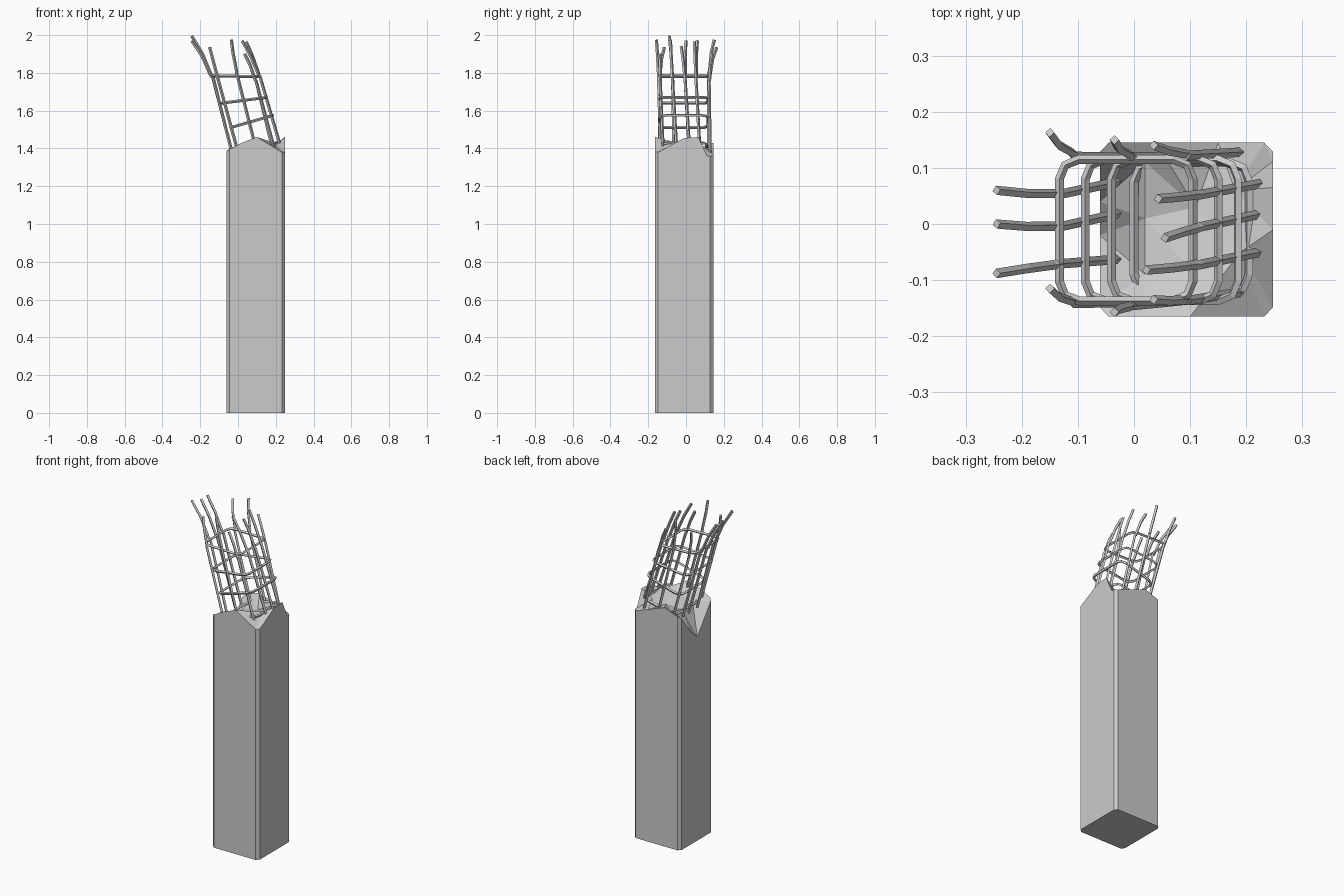
import bpy, bmesh
from mathutils import Vector
from mathutils.geometry import delaunay_2d_cdt

# --- Broken concrete column: chamfered prism with a jagged top ---
rim = [(-0.045, -0.165, 1.395), (0.02, -0.165, 1.43), (0.10, -0.165, 1.46),
       (0.232, -0.165, 1.38), (0.248, -0.148, 1.38), (0.248, -0.01, 1.455),
       (0.248, 0.065, 1.46), (0.248, 0.112, 1.36), (0.248, 0.128, 1.36),
       (0.232, 0.145, 1.36), (0.15, 0.145, 1.39), (0.04, 0.145, 1.43),
       (-0.045, 0.145, 1.40), (-0.061, 0.128, 1.385), (-0.061, 0.04, 1.27),
       (-0.061, -0.02, 1.22), (-0.061, -0.148, 1.385)]
inner = [(0.02, 0.11, 1.40), (0.02, -0.09, 1.385), (0.02, 0.01, 1.375),
         (0.11, 0.03, 1.39), (0.18, 0.06, 1.41), (0.19, -0.05, 1.43), (0.10, -0.08, 1.41)]

pts = rim + inner
n = len(rim)
co, _, tris, orig, _, _ = delaunay_2d_cdt([Vector(p[:2]) for p in pts], [],
                                          [list(range(n))], 1, 1e-5)
bm = bmesh.new()
top = [bm.verts.new(p) for p in pts]
low = [bm.verts.new((p[0], p[1], 0)) for p in rim]
for t in tris:
    bm.faces.new([top[orig[i][0]] for i in t])
for i in range(n):
    j = (i + 1) % n
    bm.faces.new((low[i], low[j], top[j], top[i]))
bm.faces.new(low[::-1])
bmesh.ops.recalc_face_normals(bm, faces=bm.faces)
me = bpy.data.meshes.new("concrete_column")
bm.to_mesh(me)
bm.free()
bpy.context.collection.objects.link(bpy.data.objects.new("concrete_column", me))


# --- Four-sided steel rod swept along a path ---
def rod(name, path, radius, closed=False):
    cu = bpy.data.curves.new(name, 'CURVE')
    cu.dimensions = '3D'
    cu.bevel_depth = radius
    cu.bevel_resolution = 0
    cu.use_fill_caps = True
    sp = cu.splines.new('POLY')
    sp.points.add(len(path) - 1)
    for p, c in zip(sp.points, path):
        p.co = (*c, 1)
    sp.use_cyclic_u = closed
    sp.use_smooth = False
    bpy.context.collection.objects.link(bpy.data.objects.new(name, cu))


# --- Leaning vertical bars: foot, bend and bent tip ---
bars = {
    "left_bar": [((-0.03, 0.075, 1.37), (-0.145, 0.05, 1.82), (-0.245, 0.06, 1.97)),
                 ((-0.03, 0.018, 1.37), (-0.145, -0.008, 1.82), (-0.245, 0.0, 1.97)),
                 ((-0.03, -0.063, 1.37), (-0.145, -0.072, 1.83), (-0.245, -0.088, 1.995))],
    "right_bar": [((0.225, 0.072, 1.41), (0.105, 0.05, 1.82), (0.043, 0.045, 1.965)),
                  ((0.225, 0.018, 1.41), (0.105, -0.008, 1.82), (0.055, -0.025, 1.94)),
                  ((0.225, -0.05, 1.41), (0.105, -0.075, 1.82), (0.022, -0.082, 1.97))],
    "back_bar": [((0.0, 0.118, 1.38), (-0.12, 0.122, 1.82), (-0.15, 0.163, 1.935)),
                 ((0.10, 0.12, 1.38), (-0.02, 0.12, 1.85), (-0.035, 0.15, 1.975)),
                 ((0.19, 0.128, 1.37), (0.085, 0.122, 1.80), (0.035, 0.14, 1.90))],
    "front_bar": [((0.0, -0.14, 1.38), (-0.12, -0.142, 1.82), (-0.15, -0.115, 1.935)),
                  ((0.10, -0.135, 1.38), (-0.02, -0.147, 1.85), (-0.035, -0.157, 1.975)),
                  ((0.20, -0.12, 1.37), (0.085, -0.138, 1.80), (0.035, -0.135, 1.90))],
}
for name, group in bars.items():
    for k, (a, b, c) in enumerate(group):
        a, b, c = Vector(a), Vector(b), Vector(c)
        soft = (b * 6 + a + c) / 8      # eased bend
        rod(f"{name}_{k + 1}", [a, a.lerp(b, 0.9), soft, b.lerp(c, 0.45), c], 0.0085)


# --- Rounded rectangular ties around the bars ---
def tie(name, x0, z0, x1, z1, y0=-0.137, y1=0.115, r=0.035):
    path = []
    for x, y, sx, sy in ((x0, y0, 1, 1), (x1, y0, -1, 1), (x1, y1, -1, -1), (x0, y1, 1, -1)):
        corner = [(0, r), (r * 0.29, r * 0.29), (r, 0)]
        for dx, dy in (corner if sx == sy else corner[::-1]):
            px = x + sx * dx
            path.append((px, y + sy * dy, z0 + (z1 - z0) * (px - x0) / (x1 - x0)))
    rod(name, path, 0.008, True)


tie("tie_1", -0.133, 1.785, 0.105, 1.78)
tie("tie_2", -0.087, 1.64, 0.15, 1.67)
tie("tie_3", -0.04, 1.51, 0.185, 1.575)
tie("tie_4", 0.0, 1.38, 0.205, 1.43, -0.125, 0.11)
